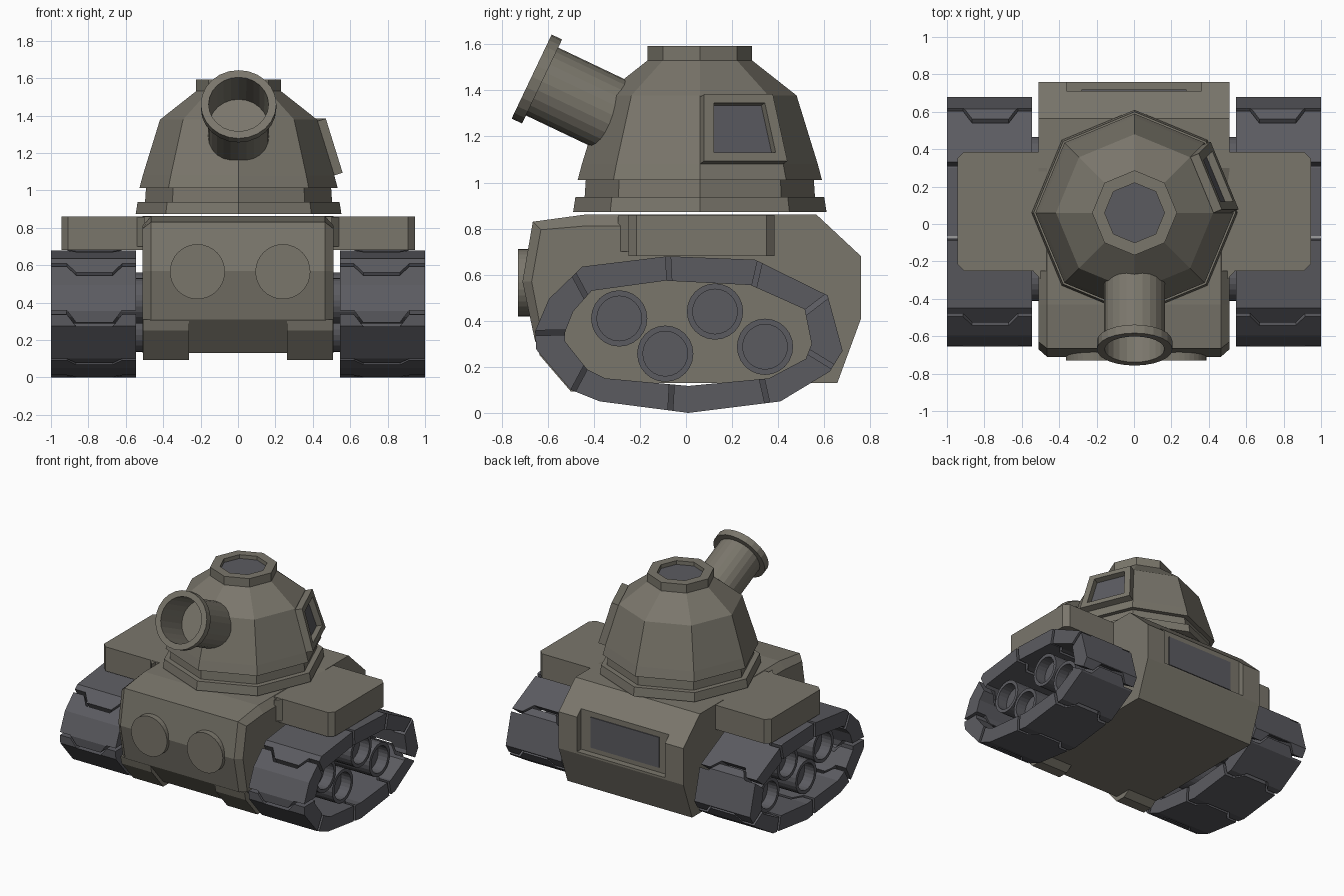
import bpy, bmesh, math
from mathutils import Vector

if "Cube" in bpy.data.objects:
    bpy.data.objects.remove(bpy.data.objects["Cube"])


def material(name, rgb):
    m = bpy.data.materials.new(name)
    m.diffuse_color = (*rgb, 1)
    m.use_nodes = True
    m.node_tree.nodes["Principled BSDF"].inputs["Base Color"].default_value = m.diffuse_color
    return m


BROWN = material("olive brown paint", (0.195, 0.182, 0.148))
DARK = material("dark grey metal", (0.105, 0.105, 0.118))


def build(name, verts, faces, mats, dark_faces=()):
    me = bpy.data.meshes.new(name)
    me.from_pydata([tuple(v) for v in verts], [], faces)
    for m in mats:
        me.materials.append(m)
    for i in dark_faces:
        me.polygons[i].material_index = 1
    bm = bmesh.new()
    bm.from_mesh(me)
    bmesh.ops.recalc_face_normals(bm, faces=bm.faces)
    bm.to_mesh(me)
    bm.free()
    ob = bpy.data.objects.new(name, me)
    bpy.context.collection.objects.link(ob)
    return ob


def loft(name, rings, mats, closed=False, dark_end=False):
    """Join equal-length rings with quads; cap the ends unless closed."""
    n, k = len(rings[0]), len(rings)
    verts = [v for r in rings for v in r]
    faces = []
    for a in range(k if closed else k - 1):
        b = (a + 1) % k
        for i in range(n):
            j = (i + 1) % n
            faces.append((a * n + i, a * n + j, b * n + j, b * n + i))
    if not closed:
        faces.append(tuple(range(n)))
        faces.append(tuple(range((k - 1) * n, k * n)))
    return build(name, verts, faces, mats, [len(faces) - 1] if dark_end else ())


def lathe(name, profile, origin, axis, segs, mats, dark_end=False):
    q = Vector((0, 0, 1)).rotation_difference(Vector(axis))
    o = Vector(origin)
    rings = [[o + q @ Vector((r * math.cos(2 * math.pi * i / segs),
                              r * math.sin(2 * math.pi * i / segs), h))
              for i in range(segs)] for r, h in profile]
    return loft(name, rings, mats, dark_end=dark_end)


def box(name, lo, hi, mat):
    rings = [[(lo[0], lo[1], z), (hi[0], lo[1], z), (hi[0], hi[1], z), (lo[0], hi[1], z)]
             for z in (lo[2], hi[2])]
    return loft(name, rings, [mat])


def cut(ob, cutter):
    mod = ob.modifiers.new("cut", 'BOOLEAN')
    mod.object = cutter
    mod.operation = 'DIFFERENCE'
    mod.solver = 'EXACT'
    bpy.context.view_layer.objects.active = ob
    bpy.ops.object.modifier_apply(modifier=mod.name)
    bpy.data.objects.remove(cutter)


# Hull: side profile lofted across x, with chamfered front and front-top edges
full = [(-0.50, 0.13), (-0.655, 0.31), (-0.71, 0.57), (-0.665, 0.83), (-0.43, 0.862),
        (0.0, 0.862), (0.3, 0.862), (0.565, 0.862), (0.76, 0.68), (0.76, 0.41), (0.657, 0.13)]
side = [(-0.47, 0.13), (-0.62, 0.31), (-0.67, 0.57), (-0.63, 0.795), (-0.43, 0.812),
        (0.0, 0.812)] + full[6:]
hull = loft("hull", [[(x, y, z) for y, z in p] for x, p in
                     ((-0.51, side), (-0.465, full), (0.465, full), (0.51, side))], [BROWN])
# Rear recess and its dark panel
cut(hull, box("recess_cutter", (-0.36, 0.712, 0.425), (0.36, 1, 1), BROWN))
box("rear_panel", (-0.28, 0.70, 0.46), (0.28, 0.718, 0.685), DARK)

# Front round plates
for x in (-0.217, 0.24):
    lathe("front_round_plate", [(0.147, 0), (0.147, 0.08)], (x, -0.65, 0.565), (0, -1, 0), 32, [BROWN])

# Track grooves: points around the loop from the back, over the top, to the front
GROOVES = [(0.57, 0.475), (0.31, 0.61), (-0.075, 0.625), (-0.47, 0.57), (-0.59, 0.348),
           (-0.465, 0.143), (-0.065, 0.065), (0.34, 0.1), (0.61, 0.217)]
ZIGZAG = [(0.4, 0), (0.62, 0), (0.67, 0.065), (0.865, 0.065), (0.915, 0), (1.1, 0)]
OUTER = [(-0.655, 0.355), (-0.595, 0.495), (-0.45, 0.635), (-0.08, 0.68), (0.30, 0.665),
         (0.615, 0.51), (0.68, 0.27), (0.625, 0.18), (0.41, 0.05), (0.01, 0.0),
         (-0.375, 0.05), (-0.50, 0.10), (-0.65, 0.275)]
INNER = [(-0.525, 0.35), (-0.49, 0.44), (-0.41, 0.53), (-0.09, 0.574), (0.28, 0.555),
         (0.515, 0.45), (0.545, 0.30), (0.52, 0.235), (0.36, 0.15), (0.01, 0.117),
         (-0.35, 0.15), (-0.43, 0.19), (-0.525, 0.31)]
WHEELS = [(-0.29, 0.41), (-0.09, 0.257), (0.126, 0.44), (0.343, 0.287)]

for s, label in ((1, "right"), (-1, "left")):
    # Track belt with interlocking link gaps
    belt = loft(label + "_track", [[(s * x, y, z) for y, z in p] for x, p in
                ((0.545, OUTER), (1.0, OUTER), (1.0, INNER), (0.545, INNER))], [DARK], closed=True)
    for i, (y, z) in enumerate(GROOVES):
        nxt, prv = Vector(GROOVES[(i + 1) % 9]), Vector(GROOVES[i - 1])
        t = (nxt - prv).normalized()
        n = Vector((-t.y, t.x))
        rings = []
        for x, off in ZIGZAG:
            ring = []
            for a, b in ((-1, -1), (1, -1), (1, 1), (-1, 1)):
                p = Vector((y, z)) + t * (off + a * 0.011) + n * b * 0.12
                ring.append((s * x, p.x, p.y))
            rings.append(ring)
        cut(belt, loft("groove_cutter", rings, [DARK]))

    # Road wheels as open cups
    for y, z in WHEELS:
        lathe(label + "_wheel", [(0.122, 0), (0.122, 0.42), (0.097, 0.42), (0.097, 0.34)],
              (s * 0.5, y, z), (s, 0, 0), 24, [DARK])

    # Fender over the track
    plan = [(0.45, -0.25), (0.91, -0.25), (0.945, -0.215), (0.945, 0.35), (0.91, 0.385), (0.45, 0.385)]
    loft(label + "_fender", [[(s * x, y, z) for x, y in plan] for z in (0.68, 0.859)], [BROWN])
    # Small gusset ahead of the fender
    loft(label + "_gusset", [[(s * x, y, z) for x, y in ((0.50, -0.24), (0.55, -0.24), (0.50, -0.295))]
                             for z in (0.70, 0.857)], [BROWN])

    # Front foot wedge below the hull
    foot = [(-0.65, 0.31), (-0.635, 0.25), (-0.50, 0.093), (-0.42, 0.093), (-0.34, 0.15), (-0.45, 0.31)]
    loft(label + "_front_foot", [[(s * x, y, z) for y, z in foot] for x in (0.262, 0.508)], [BROWN])

# Turret: eight-sided dome with stepped base and dark hatch on top
TURRET = [(0.55, 0.873), (0.54, 0.937), (0.50, 0.937), (0.495, 1.012), (0.53, 1.012),
          (0.512, 1.08), (0.42, 1.378), (0.227, 1.53), (0.227, 1.593), (0.16, 1.593), (0.16, 1.565)]
lathe("turret", TURRET, (0.003, 0.06, 0), (0, 0, 1), 8, [BROWN, DARK], dark_end=True)

# Barrel: tilted tube with muzzle flange and a hollow bore
aim = Vector((0, -0.903, 0.43)).normalized()
lathe("barrel", [(0.163, 0), (0.163, 0.55), (0.202, 0.55), (0.202, 0.6), (0.16, 0.6), (0.158, 0.33)],
      Vector((0.003, -0.67, 1.46)) - aim * 0.6, aim, 24, [BROWN])

# Side window: raised frame on one dome face with sunken dark glass
a = math.radians(22.5)
out = Vector((math.cos(a), math.sin(a), 0.285)).normalized()
quad = []
for ang, r, z in ((0, 0.512, 1.08), (45, 0.512, 1.08), (45, 0.422, 1.37), (0, 0.422, 1.37)):
    g = math.radians(ang)
    quad.append(Vector((0.003 + r * math.cos(g), 0.06 + r * math.sin(g), z)))
mid = sum(quad, Vector()) / 4
hole = [mid + (p - mid) * 0.74 for p in quad]
loft("side_window", [[p - out * 0.03 for p in quad], [p + out * 0.05 for p in quad],
                     [p + out * 0.05 for p in hole], [p + out * 0.008 for p in hole]],
     [BROWN, DARK], dark_end=True)
